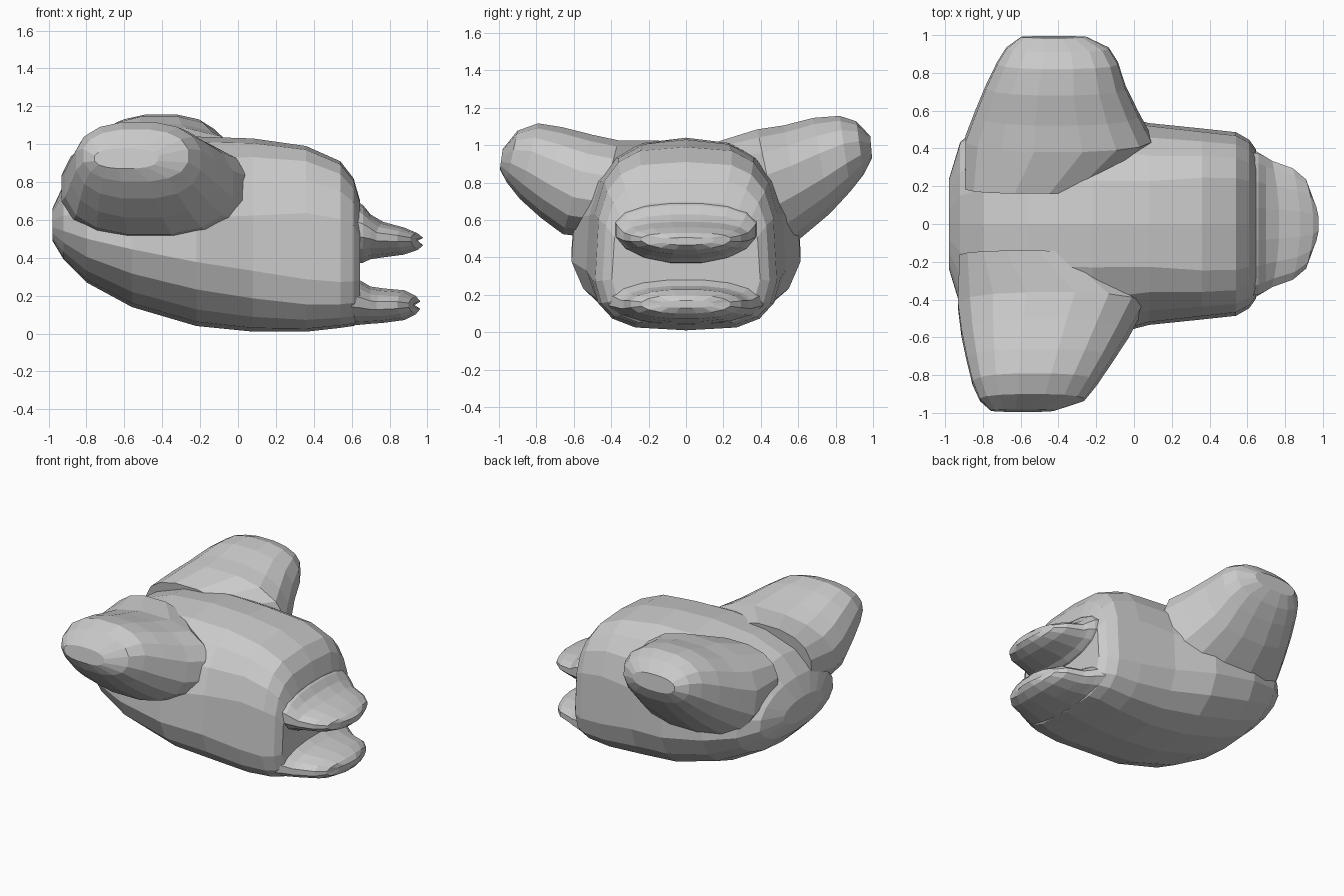
import bpy, bmesh
from math import sin, cos, pi
from mathutils import Vector

if "Cube" in bpy.data.objects:
    bpy.data.objects.remove(bpy.data.objects["Cube"])

grey = bpy.data.materials.new("plain_grey")
grey.use_nodes = True
colour = (0.6, 0.6, 0.6, 1)
grey.diffuse_color = colour
grey.node_tree.nodes["Principled BSDF"].inputs["Base Color"].default_value = colour


def unit_ring(count, power):
    """Points of a rounded square of half size one."""
    for i in range(count):
        a = 2 * pi * (i + 0.5) / count
        c, s = cos(a), sin(a)
        yield (abs(c) ** (2 / power) * (1 if c > 0 else -1),
               abs(s) ** (2 / power) * (1 if s > 0 else -1))


def loft(name, rings):
    """Skin a row of rings and close both ends."""
    bm = bmesh.new()
    rows = [[bm.verts.new(p) for p in ring] for ring in rings]
    n = len(rows[0])
    for a, b in zip(rows, rows[1:]):
        for i in range(n):
            j = (i + 1) % n
            bm.faces.new((a[i], a[j], b[j], b[i]))
    bm.faces.new(rows[0])
    bm.faces.new(rows[-1])
    bmesh.ops.recalc_face_normals(bm, faces=bm.faces)
    mesh = bpy.data.meshes.new(name)
    bm.to_mesh(mesh)
    bm.free()
    mesh.materials.append(grey)
    obj = bpy.data.objects.new(name, mesh)
    bpy.context.collection.objects.link(obj)


# Body: x, half width, bottom, widest height, top, roundness
body = [
    (-0.98, 0.24, 0.49, 0.58, 0.66, 2.2),
    (-0.92, 0.44, 0.39, 0.58, 0.79, 2.2),
    (-0.80, 0.55, 0.27, 0.56, 0.92, 2.2),
    (-0.56, 0.62, 0.14, 0.53, 1.01, 2.3),
    (-0.22, 0.62, 0.04, 0.48, 1.04, 2.4),
    (0.08, 0.54, 0.01, 0.46, 1.03, 2.8),
    (0.36, 0.51, 0.01, 0.44, 0.99, 3.4),
    (0.54, 0.49, 0.03, 0.42, 0.91, 3.6),
    (0.61, 0.45, 0.04, 0.42, 0.82, 3.6),
    (0.645, 0.40, 0.07, 0.40, 0.70, 3.4),
]
rings = []
for x, w, low, mid, top, power in body:
    ring = []
    for u, v in unit_ring(18, power):
        z = mid + v * (top - mid if v > 0 else mid - low)
        ring.append((x, u * w * (1 - 0.1 * max(v, 0)), z))
    rings.append(ring)
loft("body", rings)


# Wings: rear x, front x, upper edge (y, z), lower edge (y, z)
left_wing = [
    (-0.90, -0.18, (0.16, 1.02), (0.22, 0.55)),
    (-0.90, 0.10, (0.38, 1.09), (0.52, 0.42)),
    (-0.85, 0.03, (0.52, 1.11), (0.64, 0.52)),
    (-0.79, -0.04, (0.68, 1.15), (0.77, 0.63)),
    (-0.73, -0.08, (0.82, 1.16), (0.88, 0.75)),
    (-0.68, -0.13, (0.91, 1.13), (0.95, 0.84)),
    (-0.60, -0.25, (0.985, 1.05), (0.995, 0.93)),
]
right_wing = [
    (-0.93, -0.25, (-0.14, 1.03), (-0.20, 0.55)),
    (-0.94, 0.06, (-0.36, 1.03), (-0.50, 0.50)),
    (-0.92, -0.02, (-0.50, 1.06), (-0.66, 0.52)),
    (-0.89, -0.11, (-0.66, 1.10), (-0.78, 0.61)),
    (-0.86, -0.19, (-0.79, 1.12), (-0.89, 0.71)),
    (-0.82, -0.26, (-0.90, 1.08), (-0.96, 0.80)),
    (-0.76, -0.42, (-0.98, 0.98), (-0.995, 0.87)),
]
for name, sections in (("left_wing", left_wing), ("right_wing", right_wing)):
    rings = []
    for rear, front, up, down in sections:
        centre = (Vector(up) + Vector(down)) / 2
        half = (Vector(up) - Vector(down)) / 2
        ring = []
        for u, v in unit_ring(16, 2.4):
            # the front edge rides low near the root
            y, z = centre + half * v
            ring.append(((rear + front) / 2 + u * (front - rear) / 2, y, z))
        rings.append(ring)
    loft(name, rings)


# Beak halves: x, half width, bottom, top; the outer corners bend by bend
upper_beak = [
    (0.60, 0.39, 0.36, 0.72), (0.66, 0.38, 0.37, 0.68), (0.70, 0.36, 0.39, 0.63),
    (0.77, 0.34, 0.40, 0.59), (0.88, 0.30, 0.415, 0.56),
    (0.95, 0.24, 0.44, 0.53), (0.98, 0.15, 0.465, 0.505),
]
lower_beak = [
    (0.60, 0.42, 0.04, 0.30), (0.65, 0.39, 0.045, 0.28), (0.70, 0.36, 0.05, 0.25),
    (0.77, 0.34, 0.055, 0.24), (0.88, 0.30, 0.07, 0.23),
    (0.94, 0.24, 0.10, 0.20), (0.965, 0.15, 0.13, 0.17),
]
for name, sections, bend in (("upper_beak", upper_beak, 0.05),
                             ("lower_beak", lower_beak, 0.0)):
    rings = []
    for x, w, low, top in sections:
        rings.append([(x - 0.04 * u * u * (x > 0.7), u * w,
                       (low + top) / 2 + v * (top - low) / 2 + bend * u * u * w)
                      for u, v in unit_ring(16, 2.2)])
    loft(name, rings)
